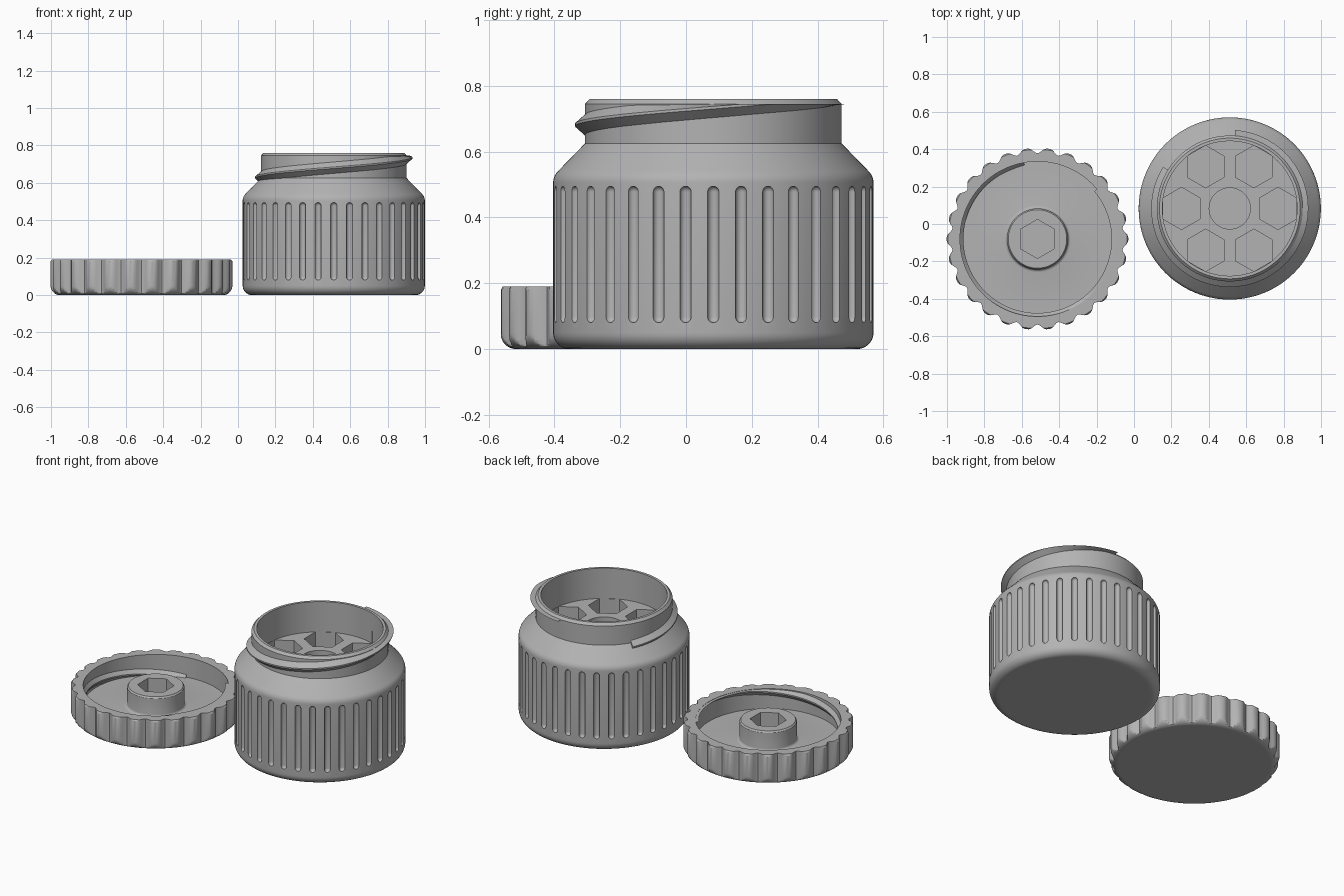
import bpy, bmesh, math
from math import sin, cos, pi, radians

if "Cube" in bpy.data.objects:
    bpy.data.objects.remove(bpy.data.objects["Cube"], do_unlink=True)

grey = bpy.data.materials.new("plain grey")
grey.use_nodes = True
grey.diffuse_color = (0.45, 0.45, 0.45, 1)
grey.node_tree.nodes["Principled BSDF"].inputs["Base Color"].default_value = grey.diffuse_color

JAR = (0.512, 0.083)
LID = (-0.516, -0.08)


def loft(bm, rings):
    """Skin a list of closed rings and cap both ends."""
    loops = [[bm.verts.new(p) for p in ring] for ring in rings]
    n = len(loops[0])
    for a, b in zip(loops, loops[1:]):
        for i in range(n):
            j = (i + 1) % n
            bm.faces.new((a[i], a[j], b[j], b[i]))
    bm.faces.new(loops[0][::-1])
    bm.faces.new(loops[-1])


def lathe(bm, profile, seg, centre=(0, 0), limit=None, turn=0.0):
    """Revolve (radius, z) points; limit(angle) caps the radius."""
    rings = []
    for r, z in profile:
        ring = []
        for i in range(seg):
            a = turn + 2 * pi * i / seg
            rr = min(r, limit(a)) if limit else r
            ring.append((centre[0] + rr * cos(a), centre[1] + rr * sin(a), z))
        rings.append(ring)
    loft(bm, rings)


def arc(r, z, rad, start, end, steps):
    """Points of a fillet about (r, z), angles in degrees."""
    out = []
    for i in range(steps + 1):
        a = radians(start + (end - start) * i / steps)
        out.append((r + rad * cos(a), z + rad * sin(a)))
    return out


def finish(name, bm, centre):
    bmesh.ops.recalc_face_normals(bm, faces=bm.faces)
    mesh = bpy.data.meshes.new(name)
    bm.to_mesh(mesh)
    bm.free()
    mesh.materials.append(grey)
    ob = bpy.data.objects.new(name, mesh)
    ob.location = (centre[0], centre[1], 0)
    bpy.context.collection.objects.link(ob)
    return ob


def activate(ob):
    bpy.ops.object.select_all(action='DESELECT')
    ob.select_set(True)
    bpy.context.view_layer.objects.active = ob


def smooth(ob):
    activate(ob)
    bpy.ops.object.shade_smooth_by_angle(angle=radians(30))


def carve(ob, cutter):
    cutter.hide_render = True
    activate(ob)
    mod = ob.modifiers.new("carve", 'BOOLEAN')
    mod.operation = 'DIFFERENCE'
    mod.solver = 'EXACT'
    mod.object = cutter
    bpy.ops.object.modifier_apply(modifier=mod.name)
    bpy.data.objects.remove(cutter, do_unlink=True)


def thread(name, centre, root, peak, half, z0, start, end, pitch, low, high):
    """Helical ridge with a triangular section, kept between two heights."""
    bm = bmesh.new()
    rings = []
    steps = int((end - start) / 3)
    for i in range(steps + 1):
        deg = start + (end - start) * i / steps
        a = radians(deg)
        z = z0 + pitch * (deg - start) / 360
        ring = []
        for r, dz in ((root, -half), (peak, -0.004), (peak, 0.004), (root, half)):
            zz = min(max(z + dz, low), high + dz * 0.01)
            ring.append((r * cos(a), r * sin(a), zz))
        rings.append(ring)
    loft(bm, rings)
    smooth(finish(name, bm, centre))


# Jar body: rounded foot, sloped shoulder, neck and open bore
bm = bmesh.new()
profile = [(0.42, 0)] + arc(0.437, 0.05, 0.05, -90, 0, 8)
profile += arc(0.437, 0.505, 0.05, 0, 45, 5)
profile += [(0.39, 0.625), (0.39, 0.745), (0.376, 0.76), (0.36, 0.76), (0.36, 0.57)]
lathe(bm, profile, 144)
jar = finish("jar_body", bm, JAR)

# Grip grooves around the jar, round-ended
bm = bmesh.new()
g = 0.0175
capsule = arc(0, 0.08 + g, g, -80, 0, 4) + arc(0, 0.495 - g, g, 0, 80, 4)
for i in range(36):
    a = 2 * pi * i / 36
    lathe(bm, capsule, 16, (0.487 * cos(a), 0.487 * sin(a)))
carve(jar, finish("groove_cutter", bm, JAR))

# Six hexagonal pockets and a round one in the jar floor
bm = bmesh.new()
for i in range(6):
    a = pi * i / 3
    lathe(bm, [(0.113, 0.1), (0.113, 0.65)], 6, (0.258 * cos(a), 0.258 * sin(a)), turn=pi / 6)
lathe(bm, [(0.11, 0.1), (0.11, 0.65)], 48)
carve(jar, finish("pocket_cutter", bm, JAR))
smooth(jar)

# Thread on the neck
thread("jar_thread", JAR, 0.385, 0.42, 0.035, 0.61, 148, 446, 0.21, 0.55, 0.745)


# Lid, lying upside down: scalloped rim, bore, floor and central boss
def scallop(a):
    return 0.486 - 0.028 * ((1 + cos(26 * (a - pi / 2))) / 2) ** 1.5


bm = bmesh.new()
profile = [(0.42, 0)] + arc(0.436, 0.05, 0.05, -90, 0, 14)
profile += [(0.486, 0.18), (0.478, 0.19), (0.414, 0.19), (0.414, 0.065)]
profile += arc(0.178, 0.08, 0.015, 270, 180, 4)
profile += [(0.163, 0.18), (0.156, 0.19)]
lathe(bm, profile, 26 * 10, limit=scallop)
lid = finish("lid", bm, LID)

# Hexagonal socket in the boss
bm = bmesh.new()
lathe(bm, [(0.104, 0.06), (0.104, 0.3)], 6, turn=pi / 6)
carve(lid, finish("socket_cutter", bm, LID))
smooth(lid)

# Thread inside the lid
thread("lid_thread", LID, 0.419, 0.396, 0.032, 0.055, 100, 400, 0.21, 0.05, 0.188)
